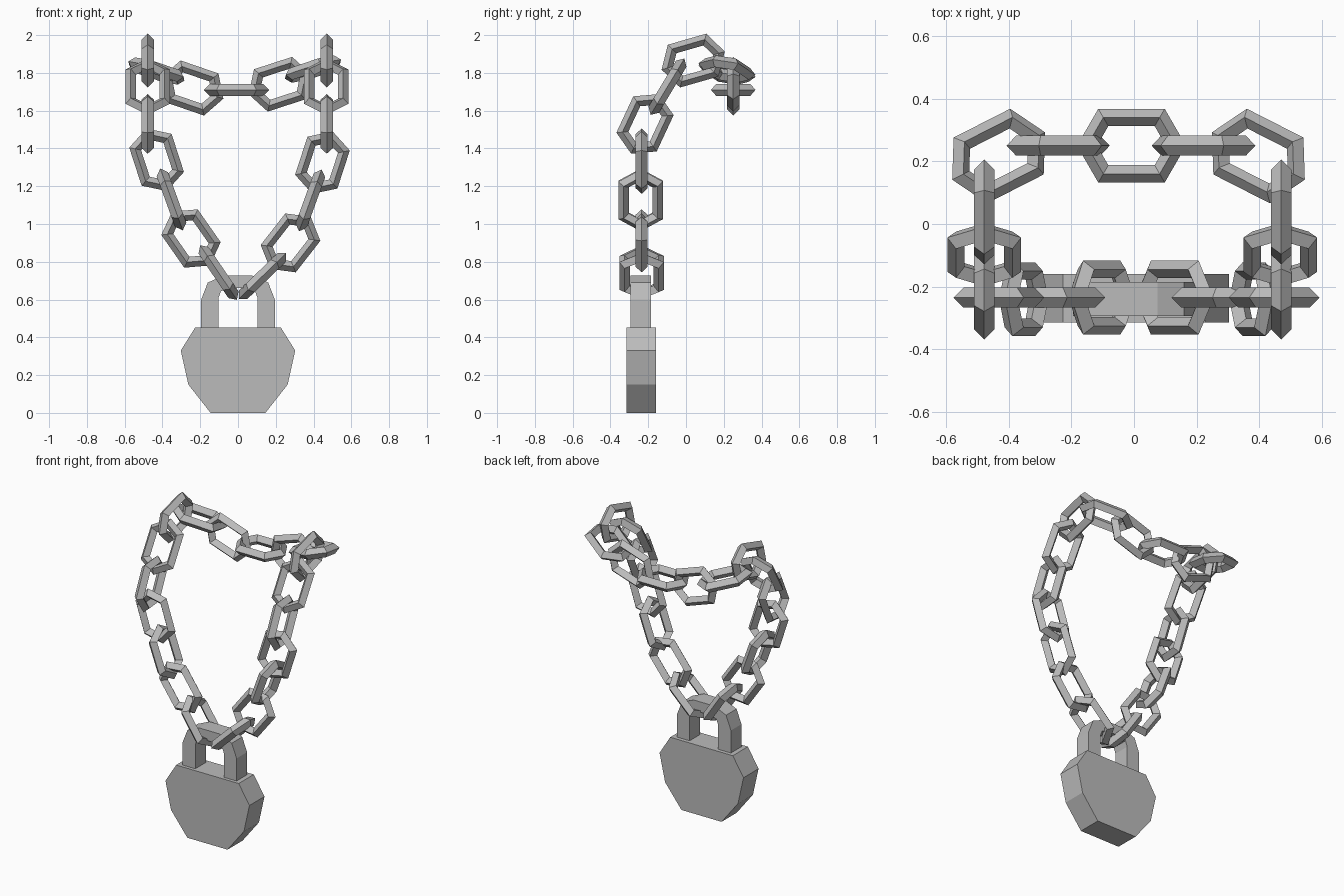
import bpy
import bmesh
from math import cos, sin, pi, radians
from mathutils import Matrix, Vector

cube = bpy.data.objects.get("Cube")
if cube:
    bpy.data.objects.remove(cube, do_unlink=True)

# Single flat metal colour
steel = bpy.data.materials.new("steel_grey")
steel.use_nodes = True
colour = (0.5, 0.5, 0.5, 1)
steel.diffuse_color = colour
steel.node_tree.nodes["Principled BSDF"].inputs["Base Color"].default_value = colour


def finish(name, bm):
    """Turn a bmesh into a flat shaded object."""
    bmesh.ops.recalc_face_normals(bm, faces=bm.faces)
    mesh = bpy.data.meshes.new(name)
    bm.to_mesh(mesh)
    bm.free()
    mesh.materials.append(steel)
    obj = bpy.data.objects.new(name, mesh)
    bpy.context.collection.objects.link(obj)
    return obj


def make_link_mesh():
    """Stretched six-sided ring with a diamond section, long along X."""
    ring_radius, wire, stretch = 0.104, 0.032, 0.038
    bm = bmesh.new()
    rings = []
    for k in range(6):
        a = k * pi / 3
        radial = Vector((cos(a), sin(a), 0))
        shift = Vector((stretch if cos(a) > 0 else -stretch, 0, 0))
        rings.append([bm.verts.new(
            radial * (ring_radius + wire * cos(j * pi / 2)) + shift
            + Vector((0, 0, wire * sin(j * pi / 2)))) for j in range(4)])
    for k in range(6):
        a, b = rings[k], rings[(k + 1) % 6]
        for j in range(4):
            n = (j + 1) % 4
            bm.faces.new((a[j], b[j], b[n], a[n]))
    return bm


def place_link(name, centre, heading, pitch, roll):
    bm = make_link_mesh()
    turn = (Matrix.Rotation(radians(heading), 4, 'Z')
            @ Matrix.Rotation(radians(-pitch), 4, 'Y')
            @ Matrix.Rotation(radians(roll), 4, 'X'))
    bm.transform(Matrix.Translation(centre) @ turn)
    finish(name, bm)


def extrude_outline(name, outline, y_front, y_back):
    """Prism from an XZ outline."""
    bm = bmesh.new()
    face = bm.faces.new([bm.verts.new((x, y_front, z)) for x, z in outline])
    new = bmesh.ops.extrude_face_region(bm, geom=[face])["geom"]
    bmesh.ops.translate(bm, vec=(0, y_back - y_front, 0),
                        verts=[v for v in new if isinstance(v, bmesh.types.BMVert)])
    return finish(name, bm)


def mirrored(half):
    return half + [(-x, z) for x, z in reversed(half)]


# Chain: name, y, heading, roll, then (x, z, pitch) for the right and left sides
FLAT, UPRIGHT = 0, 90
chain = [
    ("back_link", 0.25, 0, UPRIGHT, (-0.242, 1.72, -19), (0.222, 1.74, -18)),
    ("corner_link", 0.217, 27, FLAT, (-0.432, 1.81, -17), (0.397, 1.82, -17)),
    ("top_link", 0.038, 90, UPRIGHT, (-0.478, 1.865, 16), (0.47, 1.865, 16)),
    ("shoulder_link", -0.098, 90, FLAT, (-0.478, 1.727, 59), (0.467, 1.727, 59)),
    ("drop_link", -0.217, 90, UPRIGHT, (-0.478, 1.53, 65), (0.47, 1.53, 65)),
    ("upper_front_link", -0.235, 0, UPRIGHT, (-0.431, 1.34, -72), (0.447, 1.325, -72)),
    ("middle_front_link", -0.24, 0, FLAT, (-0.352, 1.13, -70), (0.383, 1.125, -70)),
    ("lower_front_link", -0.235, 0, UPRIGHT, (-0.249, 0.923, -55), (0.278, 0.9, -52)),
    ("bottom_link", -0.235, 0, FLAT, (-0.103, 0.743, -56), (0.13, 0.725, -44)),
]
place_link("back_centre_link", (-0.008, 0.25, 1.71), 0, 0, FLAT)
for name, y, heading, roll, right, left in chain:
    for side, (x, z, pitch), turn in (("right", right, heading),
                                      ("left", left, 180 - heading)):
        place_link(f"{name}_{side}", (x, y, z), turn, pitch, roll)

# Padlock body
extrude_outline("padlock_body", mirrored(
    [(0.145, 0), (0.263, 0.15), (0.303, 0.33), (0.226, 0.453)]), -0.315, -0.16)

# Padlock shackle: outer arch, then inner arch walked back
outer = mirrored([(0.195, 0.44), (0.195, 0.6), (0.16, 0.69), (0.075, 0.727)])
inner = mirrored([(0.103, 0.44), (0.103, 0.61), (0.09, 0.645), (0.05, 0.66)])
extrude_outline("padlock_shackle", outer + inner[::-1], -0.293, -0.185)
